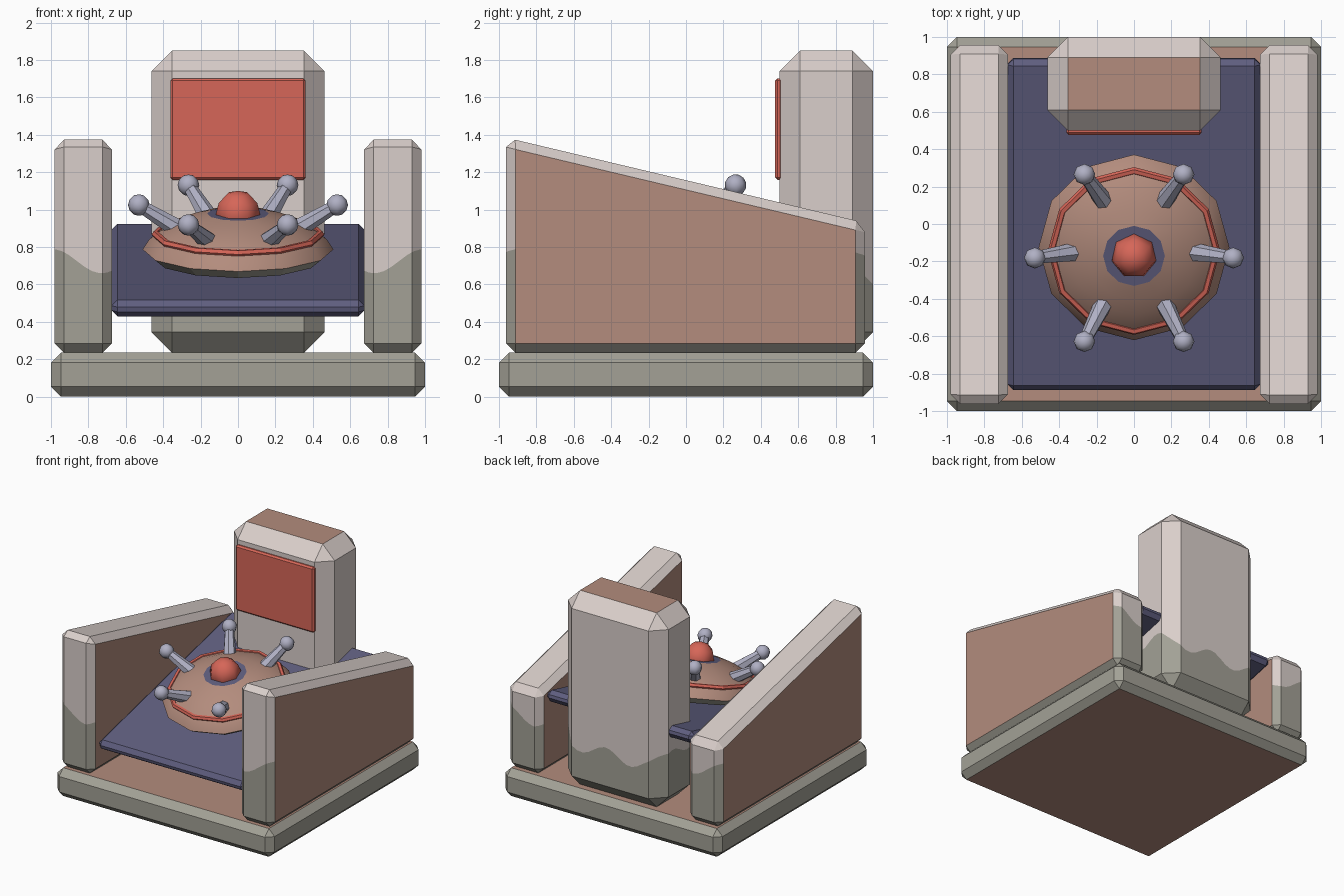
import bpy, bmesh, math
from mathutils import Matrix, Vector

if "Cube" in bpy.data.objects:
    bpy.data.objects.remove(bpy.data.objects["Cube"])


def lin(c):
    c /= 255
    return c / 12.92 if c <= 0.04045 else ((c + 0.055) / 1.055) ** 2.4


def mat(name, r, g, b):
    m = bpy.data.materials.new(name)
    m.diffuse_color = (lin(r), lin(g), lin(b), 1)
    m.use_nodes = True
    m.node_tree.nodes["Principled BSDF"].inputs["Base Color"].default_value = m.diffuse_color
    return m


PALE = mat("pale_stone", 218, 207, 203)
MOSS = mat("weathered_stone", 163, 161, 150)
CLAY = mat("clay_brown", 179, 140, 125)
BLUE = mat("slate_blue", 95, 94, 127)
RED = mat("warm_red", 214, 102, 88)
METAL = mat("pale_metal", 176, 176, 196)


def finish(bm, name, mats, matrix=Matrix(), rule=None, smooth=False):
    bm.normal_update()
    for f in bm.faces:
        f.smooth = smooth
        if rule:
            f.material_index = rule(f)
    me = bpy.data.meshes.new(name)
    bm.to_mesh(me)
    bm.free()
    for m in mats:
        me.materials.append(m)
    ob = bpy.data.objects.new(name, me)
    ob.matrix_world = matrix
    bpy.context.collection.objects.link(ob)
    return ob


def box(lo, hi, bevel, shape=None):
    """Chamfered box, optionally reshaped before the chamfer."""
    bm = bmesh.new()
    bmesh.ops.create_cube(bm, size=1)
    for v in bm.verts:
        v.co = Vector([(a + b) / 2 + c * (b - a) for a, b, c in zip(lo, hi, v.co)])
        if shape:
            shape(v)
    bmesh.ops.bevel(bm, geom=bm.edges[:], offset=bevel, segments=1,
                    profile=0.5, affect='EDGES')
    return bm


def cut(bm, co, no):
    bmesh.ops.bisect_plane(bm, geom=bm.verts[:] + bm.edges[:] + bm.faces[:],
                           plane_co=co, plane_no=no, dist=1e-5)


def weather(bm, level, wave, xs, ys):
    """Cut a wavy weathering line around the part."""
    cut(bm, (0, 0, level), (0, 0, 1))
    for x in xs:
        cut(bm, (x, 0, 0), (1, 0, 0))
    for y in ys:
        cut(bm, (0, y, 0), (0, 1, 0))
    low = set()
    for f in bm.faces:
        if f.calc_center_median().z < level:
            low.add(f)
    for v in bm.verts:
        if abs(v.co.z - level) < 1e-4:
            v.co.z = wave(v.co.x, v.co.y)
    for f in bm.faces:
        f.material_index = 1 if f in low else 0


# Base slab
finish(box((-1, -1, 0), (1, 1, 0.235), 0.053), "base_slab", [MOSS, CLAY],
       rule=lambda f: int(abs(f.normal.z) > 0.99))


# Side walls with sloping tops
def slope_top(v):
    if v.co.z > 0.5:
        v.co.z = 1.385 if v.co.y < 0 else 0.93


for side, label in ((-1, "left"), (1, "right")):
    xa, xb = sorted((side * 0.675, side * 0.98))
    bm = box((xa, -0.962, 0.235), (xb, 0.957, 1.3), 0.05, slope_top)
    weather(bm, 0.7, lambda x, y: 0.715 - 0.065 * math.cos(12 * (abs(x) - 0.73)) - 0.01 * y,
            [side * (0.70 + 0.04 * i) for i in range(7)], [])
    finish(bm, label + "_wall", [PALE, MOSS, CLAY],
           rule=lambda f: 2 if abs(f.normal.x) > 0.99 else f.material_index)

# Back post
bm = box((-0.463, 0.5, 0.235), (0.463, 1.0, 1.85), 0.11)
weather(bm, 0.65, lambda x, y: 0.65 + 0.05 * math.sin(14 * x + 1) + 0.035 * math.sin(17 * y),
        [-0.45 + 0.05 * i for i in range(19)], [0.55 + 0.05 * i for i in range(9)])
finish(bm, "back_post", [PALE, MOSS, CLAY],
       rule=lambda f: 2 if abs(f.normal.z) > 0.99 else f.material_index)

# Red screen on the post
finish(box((-0.362, 0.477, 1.158), (0.362, 0.515, 1.702), 0.013), "screen", [RED])

# Sloping table between the walls
TILT = Matrix.Rotation(math.radians(13.4), 4, 'X')
finish(box((-0.676, -0.91, -0.045), (0.676, 0.91, 0.045), 0.032), "sloping_table", [BLUE],
       Matrix.Translation((0, 0, 0.677)) @ TILT)

# Everything on the table shares one tilted frame, origin at the dome rim
FRAME = Matrix.Translation((0, -0.125, 0.787)) @ TILT


def lathe(profile, n, closed=False):
    bm = bmesh.new()
    rings = [[bm.verts.new((r * math.sin(2 * math.pi * i / n), -r * math.cos(2 * math.pi * i / n), h))
              for i in range(n)] for r, h in profile]
    pairs = list(zip(rings, rings[1:])) + ([(rings[-1], rings[0])] if closed else [])
    for a, b in pairs:
        for i in range(n):
            j = (i + 1) % n
            bm.faces.new((a[i], a[j], b[j], b[i]))
    if not closed:
        bm.faces.new(rings[0][::-1])
        bm.faces.new(rings[-1])
    bmesh.ops.recalc_face_normals(bm, faces=bm.faces[:])
    return bm


# Dome: weathered underside, clay shell, blue cap
bm = lathe([(0.3, -0.085), (0.45, -0.05), (0.51, 0), (0.475, 0.055), (0.425, 0.095),
            (0.34, 0.14), (0.25, 0.175), (0.165, 0.197)], 12)
for e in bm.edges:
    if all(v.co.z < 0.001 or v.co.z > 0.196 for v in e.verts):
        e.smooth = False


def dome_rule(f):
    z = f.calc_center_median().z
    return 1 if z < 0 else 2 if z > 0.196 else 0


finish(bm, "dome", [CLAY, MOSS, BLUE], FRAME, dome_rule, smooth=True)

# Red ring around the dome
finish(lathe([(0.44 + 0.021 * math.cos(math.pi * k / 3), 0.082 + 0.021 * math.sin(math.pi * k / 3))
              for k in range(6)], 12, closed=True), "dome_ring", [RED], FRAME)


def ball(name, material, radius, pos, seg, rings):
    bm = bmesh.new()
    bmesh.ops.create_uvsphere(bm, u_segments=seg, v_segments=rings, radius=radius)
    finish(bm, name, [material], FRAME @ Matrix.Translation(pos), smooth=True)


# Red knob on top
ball("top_knob", RED, 0.122, (0, 0, 0.2), 7, 6)

# Six tapered levers with ball tips
for i in range(6):
    a = math.radians(60 * i)
    out = Vector((math.cos(a), math.sin(a), 0))
    p = out * 0.30 + Vector((0, 0, 0.1))
    q = out * 0.53 + Vector((0, 0, 0.244))
    bm = bmesh.new()
    bmesh.ops.create_cone(bm, cap_ends=True, segments=7, radius1=0.053, radius2=0.034,
                          depth=(q - p).length)
    turn = (q - p).to_track_quat('Z', 'Y').to_matrix().to_4x4()
    finish(bm, "lever_%d" % (i + 1), [METAL], FRAME @ Matrix.Translation((p + q) / 2) @ turn)
    ball("lever_tip_%d" % (i + 1), METAL, 0.058, q, 8, 6)
